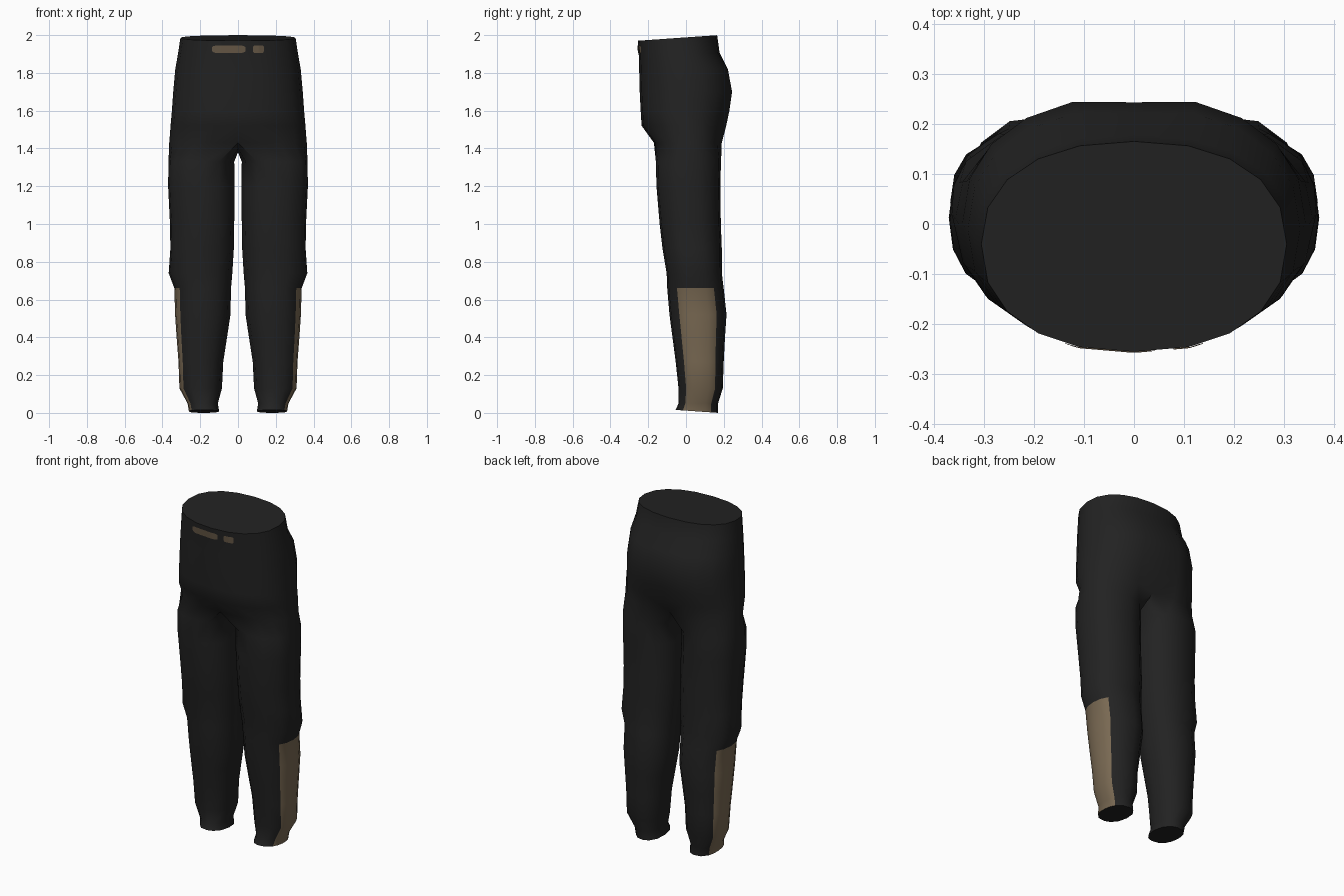
import bpy, bmesh
from math import sin, cos, radians, copysign

cube = bpy.data.objects.get("Cube")
if cube:
    bpy.data.objects.remove(cube, do_unlink=True)


def material(name, rgb):
    mat = bpy.data.materials.new(name)
    mat.use_nodes = True
    mat.diffuse_color = (*rgb, 1)
    bsdf = mat.node_tree.nodes["Principled BSDF"]
    bsdf.inputs["Base Color"].default_value = (*rgb, 1)
    bsdf.inputs["Roughness"].default_value = 0.9
    return mat


black = material("black cloth", (0.016, 0.016, 0.016))
tan = material("tan panel", (0.19, 0.14, 0.085))
brown = material("brown patch", (0.13, 0.095, 0.06))


def power(v, p=0.88):
    return copysign(abs(v) ** p, v)


def ring_points(angles, z, x_mid, x_half, y_front, y_back, y_mid, tilt=0):
    """Rounded section; angle 0 points to the outer side, -90 to the front."""
    points = []
    for a in angles:
        c, s = power(cos(radians(a))), power(sin(radians(a)))
        y = y_mid + s * ((y_back - y_mid) if s > 0 else (y_mid - y_front))
        points.append((x_mid + x_half * c, y, z + tilt * y))
    return points


def finish(name, bm, mats):
    mesh = bpy.data.meshes.new(name)
    bm.to_mesh(mesh)
    bm.free()
    for m in mats:
        mesh.materials.append(m)
    obj = bpy.data.objects.new(name, mesh)
    bpy.context.collection.objects.link(obj)
    bpy.ops.object.select_all(action='DESELECT')
    obj.select_set(True)
    bpy.context.view_layer.objects.active = obj
    bpy.ops.object.shade_smooth_by_angle(angle=radians(45))
    return obj


# Hip sections: z, half width, front, back, widest y, seat cleft, tilt
HIPS = [
    (1.988, .305, -.255, .165, -.04, 0, .07),
    (1.90, .318, -.25, .178, -.03, 0, .03),
    (1.82, .332, -.248, .232, -.01, .01, 0),
    (1.70, .343, -.245, .255, 0, .012, 0),
    (1.60, .350, -.24, .24, 0, .018, 0),
    (1.52, .357, -.235, .222, .01, .025, 0),
    (1.43, .364, -.17, .197, .02, .035, 0),
]
# Leg sections: z, inner x, outer x, front, back
LEGS = [
    (1.33, .020, .368, -.16, .186),
    (1.20, .018, .370, -.157, .182),
    (1.00, .020, .360, -.14, .185),
    (.87, .022, .358, -.125, .19),
    (.74, .030, .367, -.103, .19),
    (.66, .037, .337, -.10, .20),
    (.52, .040, .333, -.088, .215),
    (.40, .058, .325, -.072, .207),
    (.27, .078, .315, -.055, .20),
    (.13, .085, .310, -.04, .195),
    (.05, .107, .267, -.04, .17),
    (.012, .10, .26, -.055, .17),
]
HALF = [-90 + 18 * i for i in range(11)]
OUTER = [-120, -95, -68, -38, -19, 0, 19, 38, 68, 95, 120]
INNER = [150, 180, 210]
PANEL_TOP = .66

bm = bmesh.new()


def add_ring(points):
    return [bm.verts.new(p) for p in points]


def bridge(upper, lower, closed):
    n = len(upper)
    for i in range(n if closed else n - 1):
        j = (i + 1) % n
        face = bm.faces.new((upper[i], lower[i], lower[j], upper[j]))
        # Side panel on the outer lower leg
        low = max(v.co.z for v in face.verts) < PANEL_TOP + .01
        face.material_index = int(closed and low and 3 <= i <= 6)


# Left half of the hips
previous = None
for z, w, front, back, mid, cleft, tilt in HIPS:
    pts = ring_points(HALF, z, 0, w, front, back, mid, tilt)
    pts[0] = (0, pts[0][1], pts[0][2])
    pts[-1] = (0, pts[-1][1] - cleft, pts[-1][2])
    ring = add_ring(pts)
    if previous:
        bridge(previous, ring, False)
    else:
        bm.faces.new(ring)
    previous = ring

# Crotch arc closes the leg opening, then the leg runs down to the hem
previous = previous + add_ring([(0, .10, 1.395), (0, .01, 1.38), (0, -.09, 1.40)])
for z, xin, xout, front, back in LEGS:
    pts = ring_points(OUTER + INNER, z, (xin + xout) / 2, (xout - xin) / 2,
                      front, back, (front + back) / 2, -.07 if z < .04 else 0)
    ring = add_ring([(x, y, max(h, 0)) for x, y, h in pts])
    bridge(previous, ring, True)
    previous = ring
bm.faces.new(previous)

# Mirror to the other side
bmesh.ops.mirror(bm, geom=bm.verts[:] + bm.edges[:] + bm.faces[:],
                 axis='X', merge_dist=.0005)
bmesh.ops.recalc_face_normals(bm, faces=bm.faces)
trousers = finish("trousers", bm, [black, tan])


# Waist patches, laid just over the front of the waistband
def waist_patch(name, x0, x1, z=1.924, height=.038):
    bm = bmesh.new()
    bmesh.ops.create_grid(bm, x_segments=10, y_segments=4, size=.5)
    for v in bm.verts:
        u, w = v.co.x, v.co.y
        if abs(u) > .49 and abs(w) > .49:      # clipped corners
            u, w = u * .95, w * .8
        v.co = ((x0 + x1) / 2 + u * (x1 - x0), -.27, z + w * height)
    bmesh.ops.recalc_face_normals(bm, faces=bm.faces)
    if sum(f.normal.y for f in bm.faces) > 0:
        bmesh.ops.reverse_faces(bm, faces=bm.faces)
    patch = finish(name, bm, [brown])
    wrap = patch.modifiers.new("lay on cloth", 'SHRINKWRAP')
    wrap.target = trousers
    wrap.wrap_method = 'NEAREST_SURFACEPOINT'
    wrap.wrap_mode = 'ABOVE_SURFACE'
    wrap.offset = .004


waist_patch("long_waist_patch", -.148, .042)
waist_patch("short_waist_patch", .08, .148)
